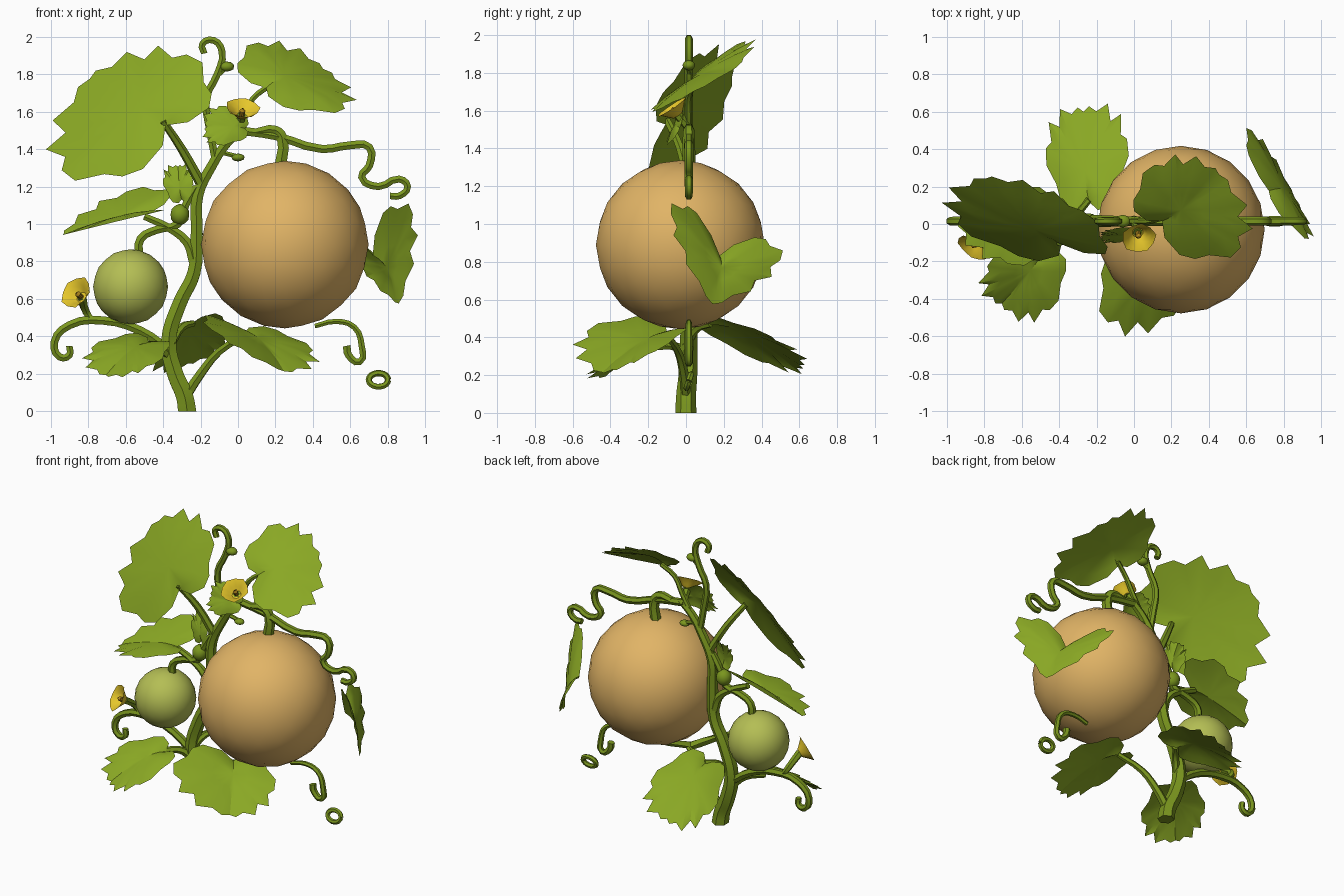
import bpy, bmesh, math
from mathutils import Vector

if "Cube" in bpy.data.objects:
    bpy.data.objects.remove(bpy.data.objects["Cube"])


def mat(name, r, g, b):
    m = bpy.data.materials.new(name)
    lin = [((c / 255 + 0.055) / 1.055) ** 2.4 for c in (r, g, b)]
    m.diffuse_color = (*lin, 1)
    m.use_nodes = True
    m.node_tree.nodes["Principled BSDF"].inputs["Base Color"].default_value = m.diffuse_color
    return m


LEAF = mat("leaf_green", 138, 168, 36)
STEM = mat("stem_green", 122, 150, 30)
RIPE = mat("ripe_tan", 225, 180, 102)
UNRIPE = mat("unripe_green", 180, 190, 84)
PETAL = mat("petal_yellow", 236, 204, 44)
STAMEN = mat("stamen_ochre", 176, 135, 30)


def finish(name, mesh, material, angle=35):
    ob = bpy.data.objects.new(name, mesh)
    bpy.context.collection.objects.link(ob)
    mesh.materials.clear()
    mesh.materials.append(material)
    bpy.ops.object.select_all(action='DESELECT')
    ob.select_set(True)
    bpy.context.view_layer.objects.active = ob
    bpy.ops.object.shade_smooth_by_angle(angle=math.radians(angle))
    return ob


def ball(name, centre, radius, material, sub=3, stretch=(1, 1, 1)):
    bm = bmesh.new()
    bmesh.ops.create_icosphere(bm, subdivisions=sub, radius=radius)
    bmesh.ops.scale(bm, vec=stretch, verts=bm.verts)
    bmesh.ops.translate(bm, vec=centre, verts=bm.verts)
    me = bpy.data.meshes.new(name)
    bm.to_mesh(me)
    bm.free()
    return finish(name, me, material)


def tube(name, pts, r0, r1, res=3):
    """Tapered vine through points (x, z) or (x, y, z)."""
    cu = bpy.data.curves.new(name + "_path", 'CURVE')
    cu.dimensions = '3D'
    cu.bevel_depth = 1.0
    cu.bevel_resolution = 1
    cu.resolution_u = res
    cu.use_fill_caps = True
    sp = cu.splines.new('BEZIER')
    sp.bezier_points.add(len(pts) - 1)
    for i, (bp, p) in enumerate(zip(sp.bezier_points, pts)):
        bp.co = p if len(p) == 3 else (p[0], 0.015, p[1])
        bp.handle_left_type = bp.handle_right_type = 'AUTO'
        bp.radius = r0 + (r1 - r0) * i / (len(pts) - 1)
    tmp = bpy.data.objects.new(name + "_tmp", cu)
    bpy.context.collection.objects.link(tmp)
    dg = bpy.context.evaluated_depsgraph_get()
    me = bpy.data.meshes.new_from_object(tmp.evaluated_get(dg))
    bpy.data.objects.remove(tmp)
    for v in me.vertices:
        v.co.z = max(v.co.z, 0)
    return finish(name, me, STEM, 50)


# half outline of a lobed leaf: (across, along)
HALF = [(0, .06), (.2, -.08), (.52, -.12), (.7, -.03), (.78, .12), (1, .28), (.98, .46),
        (.84, .54), (.88, .74), (.62, .73), (.58, .92), (.3, .91), (.14, 1.0), (0, .98)]


def leaf(name, base, tip, left, right, bulge=.04):
    """Leaf folded along its midrib, spanned by base, tip and two side lobes."""
    B, T, L, R = map(Vector, (base, tip, left, right))
    axis = T - B
    mid = B + axis * .35
    n = axis.cross(L - R).normalized()
    if n.dot(Vector((.5, -.4, 1))) < 0:
        n = -n
    outline = HALF + [(-u, v) for u, v in HALF[-2:0:-1]]
    bm = bmesh.new()

    def ring(s):
        out = []
        for u, v in outline:
            u, v = u * s, .35 + (v - .35) * s
            side = (R - mid) * u if u > 0 else (L - mid) * -u
            out.append(bm.verts.new(B + axis * v + side + n * bulge * (1 - s * s)))
        return out

    rings = [ring(1), ring(.7), ring(.35)]
    centre = bm.verts.new(mid + n * bulge)
    k = len(outline)
    for i in range(k):
        j = (i + 1) % k
        for a, b in zip(rings, rings[1:]):
            bm.faces.new((a[i], a[j], b[j], b[i]))
        bm.faces.new((rings[-1][i], rings[-1][j], centre))
    bmesh.ops.recalc_face_normals(bm, faces=bm.faces)
    me = bpy.data.meshes.new(name)
    bm.to_mesh(me)
    bm.free()
    return finish(name, me, LEAF, 30)


def flower(name, base, direction):
    """Open bowl-shaped flower with a short stamen."""
    q = Vector(direction).to_track_quat('Z', 'Y')
    parts = [(PETAL, "_petals", [(.03, 0), (.05, .02), (.075, .045), (.095, .055)]),
             (STAMEN, "_stamen", [(.014, .0), (.016, .035), (.004, .05)])]
    for material, suffix, prof in parts:
        bm = bmesh.new()
        rings = []
        for r, h in prof:
            ring = []
            for i in range(10):
                a = math.tau * i / 10
                rr = r * (.92 if i % 2 and r > .08 else 1)
                p = q @ Vector((rr * math.cos(a), rr * math.sin(a), h))
                ring.append(bm.verts.new(p + Vector(base)))
            rings.append(ring)
        for a, b in zip(rings, rings[1:]):
            for i in range(10):
                j = (i + 1) % 10
                bm.faces.new((a[i], a[j], b[j], b[i]))
        bm.faces.new(rings[0][::-1])
        me = bpy.data.meshes.new(name + suffix)
        bm.to_mesh(me)
        bm.free()
        finish(name + suffix, me, material)


# fruits
ball("ripe_fruit", (.25, -.03, .89), .447, RIPE)
ball("unripe_fruit", (-.573, 0, .665), .2, UNRIPE)

# main vine and its curling end
tube("main_stem", [(-.27, 0, -.01), (-.285, 0, .08), (-.335, .01, .2), (-.37, .37), (-.31, .58),
                   (-.235, .74), (-.22, .95), (-.215, 1.15), (-.14, 1.31), (-.06, 1.43), (.03, 1.51)],
     .056, .024, 4)
tube("vine_end", [(.0, 1.5), (.2, 1.47), (.45, 1.4), (.6, 1.42), (.7, 1.41), (.7, 1.31), (.66, 1.25),
                  (.75, 1.2), (.86, 1.24), (.905, 1.2), (.86, 1.15), (.81, 1.15)], .026, .02)
tube("ripe_fruit_stalk", [(.1, 1.49), (.2, 1.5), (.235, 1.46), (.225, 1.3)], .025, .036)
tube("unripe_fruit_stalk", [(-.22, 1.2), (-.28, 1.1), (-.32, 1.0), (-.43, .97), (-.52, .92), (-.53, .83)],
     .022, .026)

# leaf stalks
tube("upper_left_leaf_stalk", [(-.2, .01, 1.22), (-.3, -.03, 1.4), (-.4, -.1, 1.55)], .028, .02)
tube("mid_left_leaf_stalk", [(-.235, .8), (-.27, .9), (-.37, .98), (-.5, 1.04)], .032, .02)
tube("low_left_leaf_stalk", [(-.37, .0, .3), (-.43, -.05, .35), (-.52, -.15, .35)], .028, .02)
tube("front_leaf_stalk", [(-.28, 0, .08), (-.2, -.01, .2), (-.1, -.04, .32), (.05, -.1, .41)], .03, .018)
tube("back_leaf_stalk", [(-.36, .0, .36), (-.3, .06, .45), (-.24, .13, .47)], .026, .018)
tube("upper_right_leaf_stalk", [(-.06, 1.43), (.02, 1.56), (.08, 1.67), (.17, .04, 1.74)], .018, .016)

# leaves: base, tip, side lobes
leaf("upper_left_leaf", (-.36, -.13, 1.51), (-.8, .25, 1.78), (-.9, -.04, 1.25), (-.22, .03, 1.88))
leaf("mid_left_leaf", (-.45, 0, 1.06), (-.94, .02, .94), (-.54, .2, 1.19), (-.62, -.22, 1.02), .03)
leaf("low_left_leaf", (-.46, -.12, .37), (-.71, -.43, .19), (-.76, -.19, .36), (-.42, -.43, .27))
leaf("front_leaf", (.02, -.08, .43), (.25, -.45, .21), (-.17, -.49, .46), (.38, -.12, .35))
leaf("back_leaf", (-.24, .09, .48), (-.27, .61, .25), (-.47, .35, .29), (-.03, .4, .43))
leaf("right_leaf", (.71, .18, .85), (.86, .14, .57), (.92, -.08, 1.09), (.61, .51, .84))
leaf("upper_right_leaf", (.13, 0, 1.72), (.46, .27, 1.83), (.07, .29, 1.96), (.54, -.16, 1.6))
leaf("small_front_leaf", (.05, -.03, 1.51), (-.17, -.06, 1.52), (-.08, -.02, 1.63), (-.09, -.1, 1.42), .02)
leaf("small_bud_leaf", (-.3, .02, 1.12), (-.32, .06, 1.31), (-.4, .04, 1.22), (-.24, .0, 1.23), .02)

# flowers with their stalks
flower("upper_flower", (.02, -.045, 1.575), (.1, -.5, .75))
tube("upper_flower_stalk", [(-.03, 1.45), (.0, 1.5), (.02, -.045, 1.58)], .018, .026)
flower("left_flower", (-.835, -.09, .61), (-.55, -.7, .45))
tube("left_flower_stalk", [(-.78, .485), (-.81, .53), (-.835, -.09, .615)], .018, .026)

# buds
ball("side_bud", (-.31, .015, 1.05), .058, STEM, 2, (.9, .9, 1))
ball("top_bud", (-.06, .015, 1.84), .034, STEM, 2, (1.2, 1, .8))
ball("stem_bud", (.0, .015, 1.355), .03, STEM, 2, (1.2, 1, .7))
tube("stem_bud_stalk", [(-.08, 1.38), (.0, 1.36)], .014, .014)

# tendrils
tube("left_tendril", [(-.36, .32), (-.52, .43), (-.72, .485), (-.9, .46), (-.98, .37), (-.95, .29),
                      (-.9, .3), (-.9, .35)], .028, .02)
tube("top_tendril", [(-.12, 1.34), (-.15, 1.5), (-.17, 1.67), (-.11, 1.8), (-.085, 1.92), (-.13, 1.98),
                     (-.19, 1.96), (-.18, 1.91)], .023, .02)
tube("bud_tendril", [(-.1, 1.8), (-.06, 1.84)], .014, .014)
tube("right_tendril", [(.41, .455), (.52, .48), (.62, .45), (.66, .35), (.65, .265), (.59, .3), (.58, .35)],
     .014, .024)
tube("tendril_ring", [(.75 + .052 * math.cos(a), .015 + .012 * math.sin(a), .168 + .036 * math.sin(a))
                      for a in [math.tau * i / 9 for i in range(10)]], .017, .017, 2)
